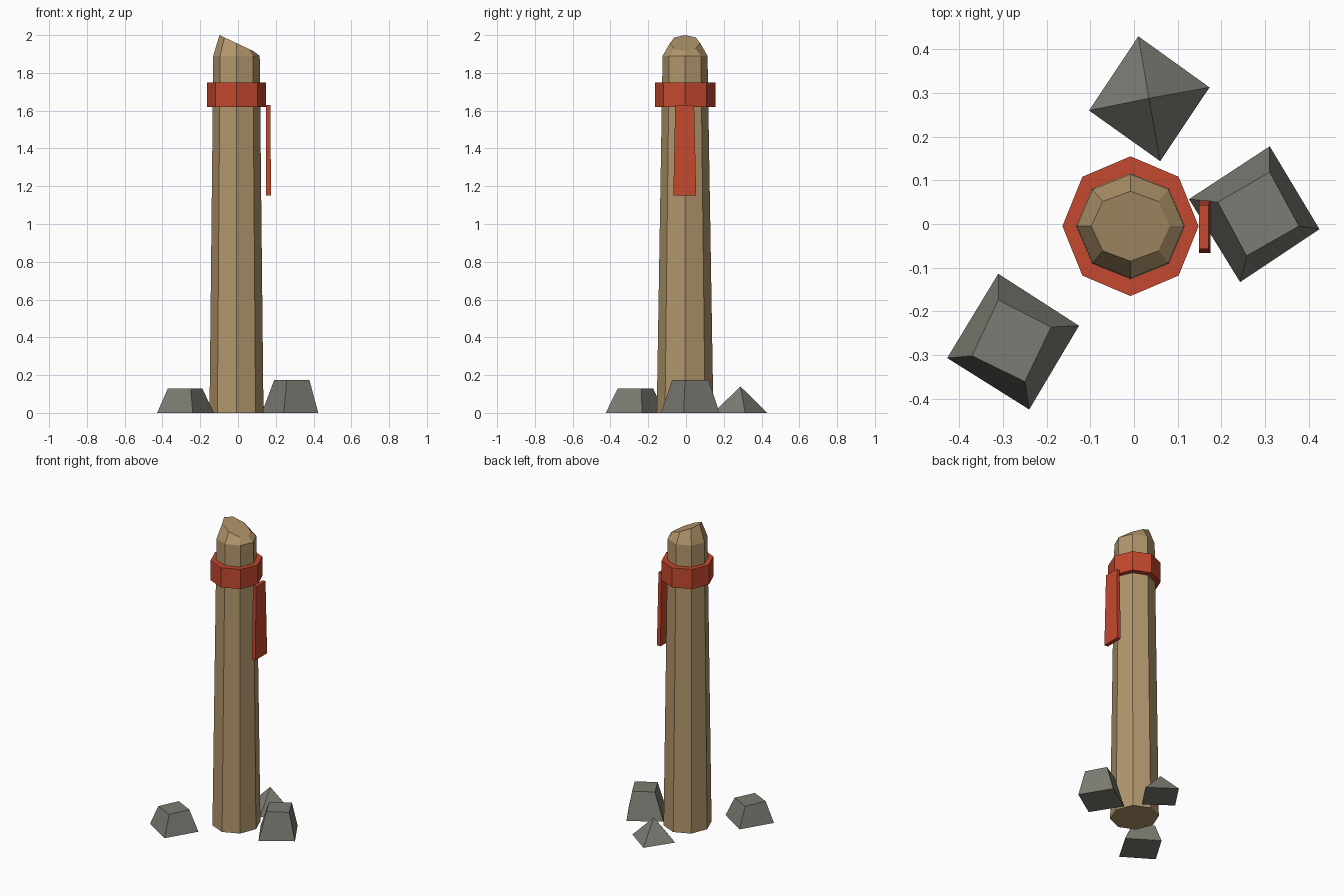
import bpy, bmesh, math

if "Cube" in bpy.data.objects:
    bpy.data.objects.remove(bpy.data.objects["Cube"])

CX, CY = -0.008, -0.005


def srgb(r, g, b):
    f = lambda c: (c / 255 / 12.92) if c < 11 else ((c / 255 + 0.055) / 1.055) ** 2.4
    return (f(r), f(g), f(b), 1)


def material(name, rgb):
    m = bpy.data.materials.new(name)
    m.diffuse_color = srgb(*rgb)
    m.use_nodes = True
    m.node_tree.nodes["Principled BSDF"].inputs["Base Color"].default_value = m.diffuse_color
    return m


wood = material("tan wood", (178, 150, 108))
cloth = material("red cloth", (196, 72, 46))
stone = material("grey stone", (124, 123, 115))


def loft(name, rings, mat):
    """Closed flat-faced solid through rings of equal length; a one-point ring is an apex."""
    bm = bmesh.new()
    rows = [[bm.verts.new(p) for p in ring] for ring in rings]
    for a, b in zip(rows, rows[1:]):
        n = len(a)
        for i in range(n):
            j = (i + 1) % n
            bm.faces.new((a[i], a[j], b[0]) if len(b) == 1 else (a[i], a[j], b[j], b[i]))
    for row in (rows[0], rows[-1]):
        if len(row) > 2:
            bm.faces.new(row)
    bmesh.ops.recalc_face_normals(bm, faces=bm.faces)
    me = bpy.data.meshes.new(name)
    bm.to_mesh(me)
    bm.free()
    me.materials.append(mat)
    ob = bpy.data.objects.new(name, me)
    bpy.context.collection.objects.link(ob)
    return ob


def octagon(rx, ry, height):
    """Eight-sided ring; height is a function of x."""
    pts = []
    for i in range(8):
        a = i * math.pi / 4
        x = CX + rx * math.cos(a)
        pts.append((x, CY + ry * math.sin(a), height(x)))
    return pts


# Tapered post with a chamfered, obliquely cut top
loft("post", [
    octagon(0.143, 0.15, lambda x: 0),
    octagon(0.123, 0.119, lambda x: 1.89),
    octagon(0.09, 0.08, lambda x: 2.0 - 0.47 * (x - CX + 0.09)),
], wood)

# Cloth band around the post
loft("band", [octagon(0.156, 0.16, lambda x: z) for z in (1.62, 1.75)], cloth)


# Hanging strip beside the post, wider at the bottom
def strip_ring(x1, y0, y1, z):
    return [(0.149, y0, z), (x1, y0, z), (x1, y1, z), (0.149, y1, z)]


loft("hanging_strip", [strip_ring(0.175, -0.067, 0.054, 1.15),
                       strip_ring(0.171, -0.057, 0.043, 1.63)], cloth)


# Stones at the foot
def stone_block(name, base, top, z):
    loft(name, [[(x, y, 0) for x, y in base], [(x, y, z) for x, y in top]], stone)


stone_block("back_stone",
            [(0.01, 0.43), (0.173, 0.313), (0.06, 0.144), (-0.103, 0.26)],
            [(0.034, 0.288)], 0.14)
stone_block("right_stone",
            [(0.311, 0.178), (0.425, -0.012), (0.243, -0.133), (0.126, 0.057)],
            [(0.311, 0.119), (0.378, -0.005), (0.258, -0.073), (0.192, 0.05)], 0.175)
stone_block("left_stone",
            [(-0.311, -0.114), (-0.126, -0.233), (-0.24, -0.425), (-0.428, -0.307)],
            [(-0.311, -0.174), (-0.19, -0.236), (-0.25, -0.361), (-0.371, -0.302)], 0.13)
